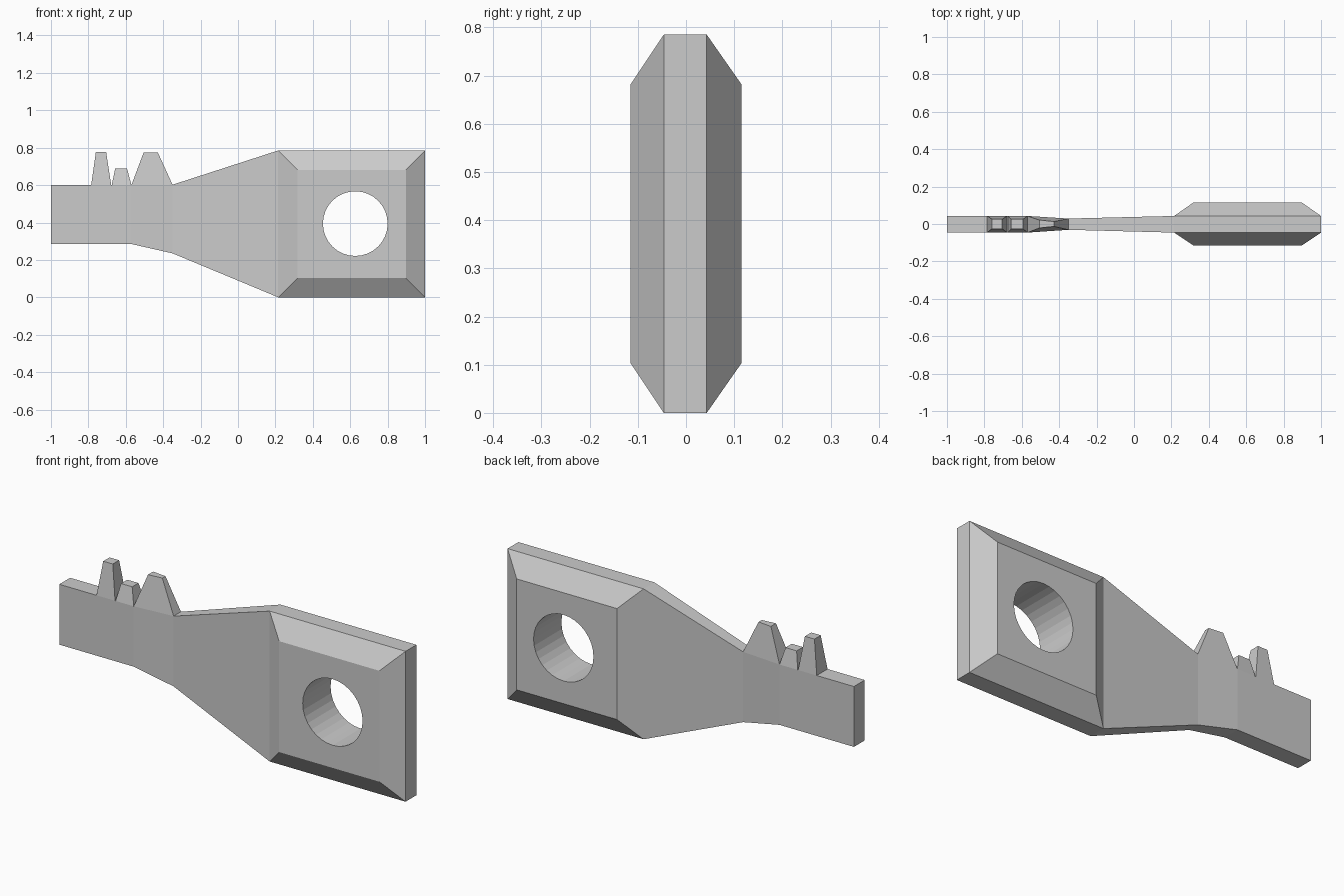
import bpy, bmesh
from math import pi

if "Cube" in bpy.data.objects:
    bpy.data.objects.remove(bpy.data.objects["Cube"])

Y0, Y1 = -0.046, 0.043      # front and back of the flat strip
XJ = 0.215                  # where the shank meets the bow


def loft(bm, rings, cap_start=True, cap_end=True):
    vs = [[bm.verts.new(p) for p in r] for r in rings]
    n = len(vs[0])
    for a, b in zip(vs, vs[1:]):
        for i in range(n):
            j = (i + 1) % n
            bm.faces.new((a[i], a[j], b[j], b[i]))
    if cap_start:
        bm.faces.new(vs[0])
    if cap_end:
        bm.faces.new(vs[-1])


def finish(bm, name):
    bmesh.ops.recalc_face_normals(bm, faces=bm.faces)
    me = bpy.data.meshes.new(name)
    bm.to_mesh(me)
    bm.free()
    ob = bpy.data.objects.new(name, me)
    bpy.context.collection.objects.link(ob)
    return ob


# Shank: rectangular sections along x (x, z low, z high, y front, y back)
bm = bmesh.new()
sections = [(-1.0, 0.285, 0.6, Y0, Y1), (-0.57, 0.285, 0.6, Y0, Y1),
            (-0.35, 0.235, 0.602, -0.031, 0.029), (XJ, 0, 0.785, Y0, Y1)]
loft(bm, [[(x, a, lo), (x, b, lo), (x, b, hi), (x, a, hi)]
          for x, lo, hi, a, b in sections], cap_end=False)

# Bow: bevelled plate, rectangles stacked through its thickness
rings = []
for y, d in ((-0.115, 0.103), (Y0, 0), (Y1, 0), (0.115, 0.103)):
    x0, x1, z0, z1 = XJ + d, 1.0 - d, d, 0.785 - d
    rings.append([(x0, y, z0), (x1, y, z0), (x1, y, z1), (x0, y, z1)])
loft(bm, rings)

# Weld the two and drop the shared inner face
bmesh.ops.remove_doubles(bm, verts=bm.verts, dist=1e-4)
inner = [f for f in bm.faces if all(abs(v.co.x - XJ) < 1e-4 for v in f.verts)]
bmesh.ops.delete(bm, geom=inner, context='FACES_ONLY')
body = finish(bm, "key_body")

# Round hole through the bow
bpy.ops.mesh.primitive_cylinder_add(vertices=32, radius=0.173, depth=0.6,
                                    location=(0.627, 0, 0.394), rotation=(pi / 2, 0, 0))
cutter = bpy.context.object
cutter.name = "hole_cutter"
cutter.hide_render = True
cutter.hide_set(True)
mod = body.modifiers.new("hole", 'BOOLEAN')
mod.object = cutter
mod.operation = 'DIFFERENCE'
mod.solver = 'EXACT'

# Teeth: base x range, top x range, top z, top half widths, narrow base end
teeth = [(-0.785, -0.678, -0.76, -0.705, 0.777, 0.026, 0.026, False),
         (-0.675, -0.57, -0.657, -0.593, 0.688, 0.026, 0.026, False),
         (-0.57, -0.35, -0.505, -0.428, 0.773, 0.021, 0.013, True)]
for i, (b0, b1, t0, t1, zt, w0, w1, narrow) in enumerate(teeth):
    ya, yb = (-0.031, 0.029) if narrow else (Y0, Y1)
    zb = 0.602 if narrow else 0.6
    bm = bmesh.new()
    loft(bm, [[(b0, Y0, 0.6), (b1, ya, zb), (b1, yb, zb), (b0, Y1, 0.6)],
              [(t0, -w0, zt), (t1, -w1, zt), (t1, w1, zt), (t0, w0, zt)]])
    finish(bm, f"tooth_{i + 1}")
